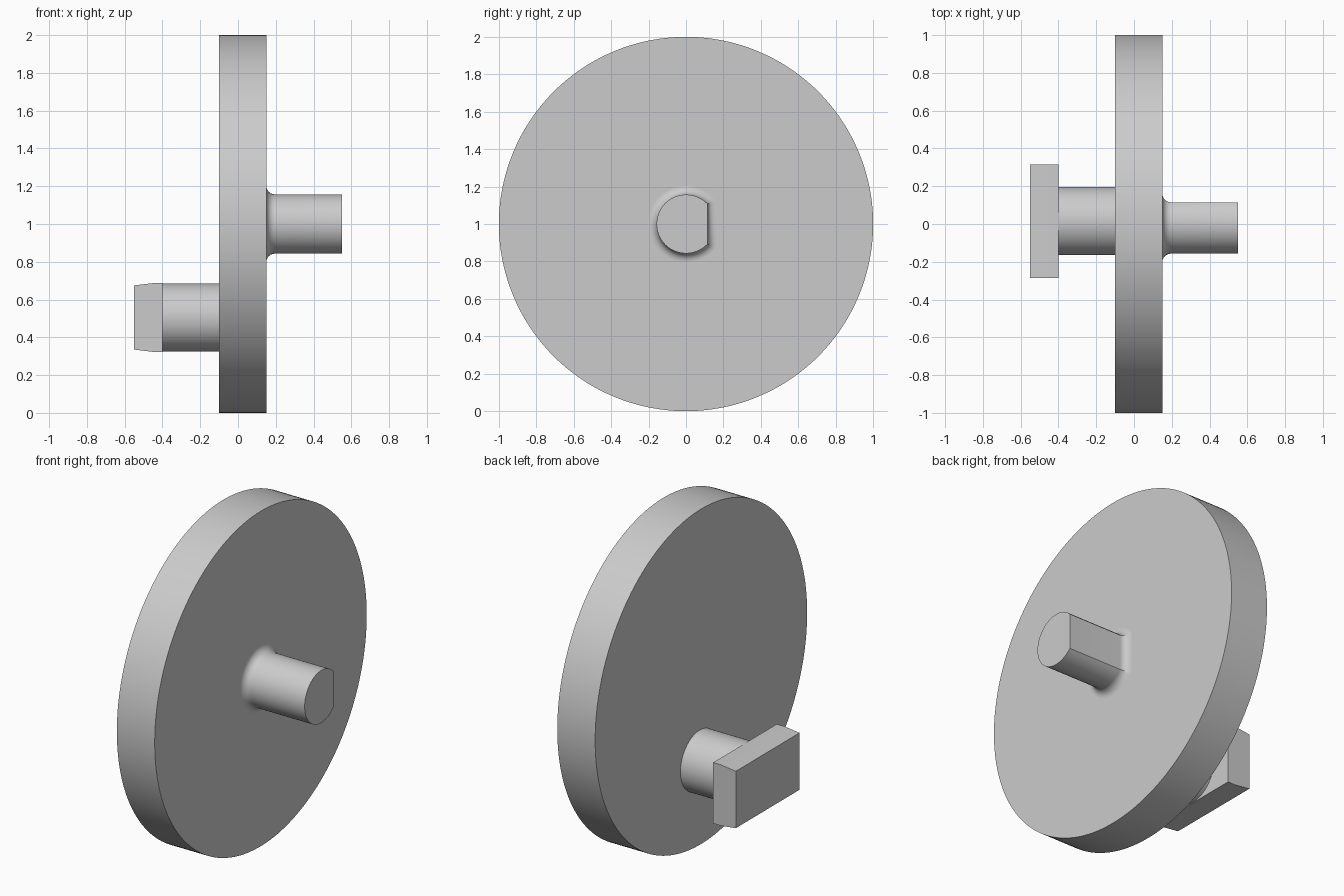
import bpy, bmesh
from math import cos, sin, acos, pi, radians

cube = bpy.data.objects.get("Cube")
if cube:
    bpy.data.objects.remove(cube, do_unlink=True)

grey = bpy.data.materials.new("plain grey")
grey.use_nodes = True
colour = (0.6, 0.6, 0.6, 1)
grey.diffuse_color = colour
grey.node_tree.nodes["Principled BSDF"].inputs["Base Color"].default_value = colour


def circle(r, n=128):
    return [(r * cos(2 * pi * i / n), r * sin(2 * pi * i / n)) for i in range(n)]


def d_section(r, flat, n=64):
    # Circle with a flat cut on its +y side
    a = acos(flat / r)
    return [(r * cos(a + (2 * pi - 2 * a) * i / n), r * sin(a + (2 * pi - 2 * a) * i / n))
            for i in range(n + 1)]


def rectangle(w, h):
    return [(w, h), (-w, h), (-w, -h), (w, -h)]


def loft(name, sections, y, z):
    """Join (x, outline) sections along x into a closed solid."""
    bm = bmesh.new()
    rings = [[bm.verts.new((x, y + p, z + q)) for p, q in outline] for x, outline in sections]
    for a, b in zip(rings, rings[1:]):
        for i in range(len(a)):
            j = (i + 1) % len(a)
            bm.faces.new((a[i], a[j], b[j], b[i]))
    bm.faces.new(rings[0])
    bm.faces.new(rings[-1])
    bmesh.ops.recalc_face_normals(bm, faces=bm.faces)
    mesh = bpy.data.meshes.new(name)
    bm.to_mesh(mesh)
    bm.free()
    mesh.materials.append(grey)
    obj = bpy.data.objects.new(name, mesh)
    bpy.context.collection.objects.link(obj)
    bpy.ops.object.select_all(action="DESELECT")
    obj.select_set(True)
    bpy.context.view_layer.objects.active = obj
    bpy.ops.object.shade_smooth_by_angle(angle=radians(30))
    return obj


# Large disc
loft("disc", [(-0.1, circle(1, 192)), (0.15, circle(1, 192))], 0, 1)

# Flatted drive shaft with a rounded fillet at its root
R, FLAT, FILLET = 0.157, 0.115, 0.045
sections = []
for k in range(9):
    t = k / 8 * pi / 2
    grow = FILLET * (1 - sin(t))
    sections.append((0.15 + FILLET * (1 - cos(t)), d_section(R + grow, FLAT + grow)))
sections.append((0.55, d_section(R, FLAT)))
loft("drive_shaft", sections, 0, 1)

# Off-centre crank pin
loft("crank_pin", [(-0.4, circle(0.18)), (-0.1, circle(0.18))], 0.015, 0.505)

# Slider block, slightly narrowed towards its outer end
loft("slider_block", [(-0.55, rectangle(0.3, 0.17)), (-0.45, rectangle(0.3, 0.182)),
                      (-0.4, rectangle(0.3, 0.182))], 0.015, 0.505)
